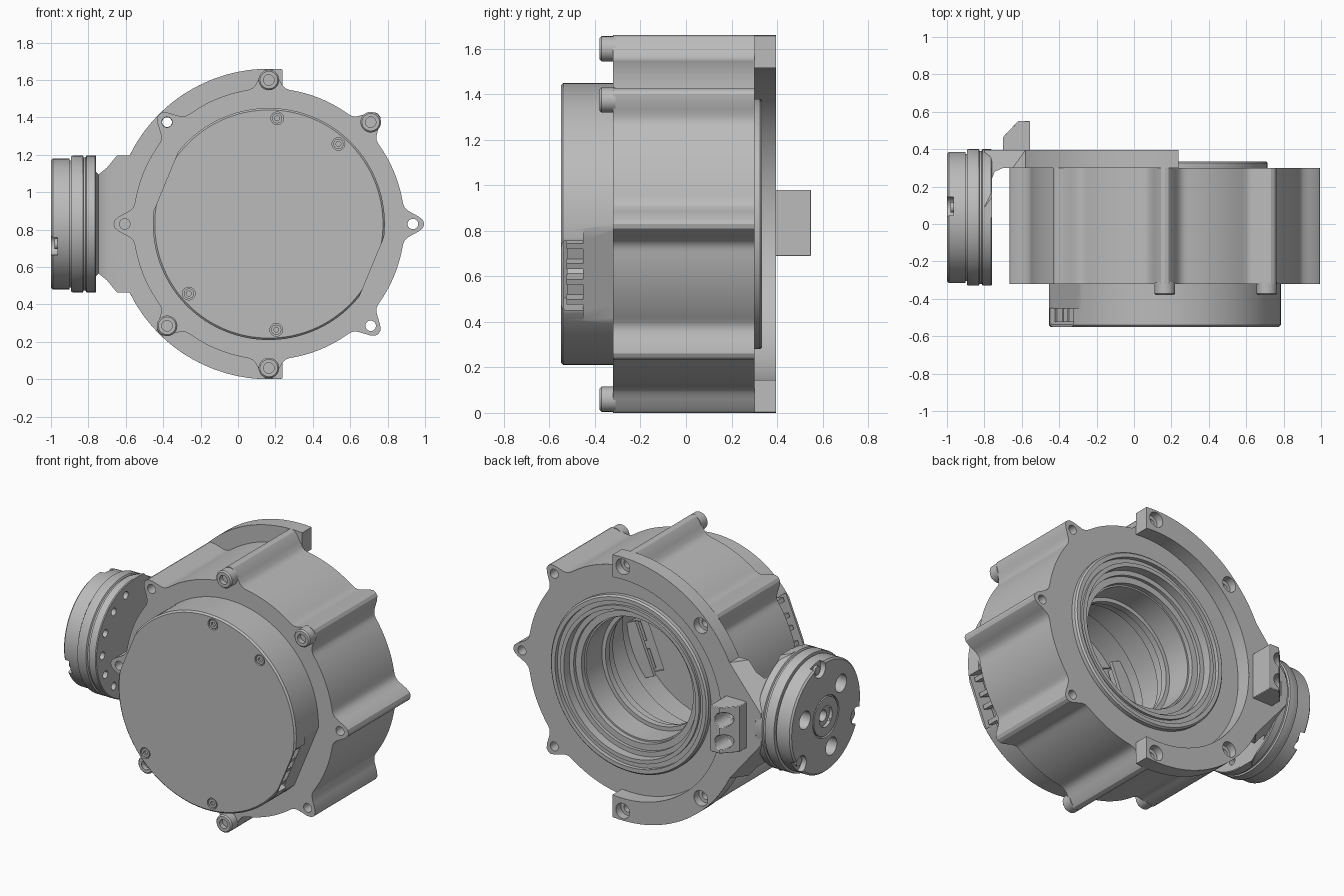
import bpy, bmesh
from math import cos, sin, pi, radians, exp
from mathutils import Vector

if "Cube" in bpy.data.objects:
    bpy.data.objects.remove(bpy.data.objects["Cube"])

CX, CZ = 0.165, 0.83        # drive axis, running along y
HY = 0.035                  # hub axis, running along x at height CZ
PITCH = 0.77                # circle the lugs sit on

metal = bpy.data.materials.new("machined grey")
metal.use_nodes = True
metal.diffuse_color = (0.5, 0.5, 0.5, 1)
metal.node_tree.nodes["Principled BSDF"].inputs["Base Color"].default_value = (0.5, 0.5, 0.5, 1)


def finish(name, bm):
    bmesh.ops.remove_doubles(bm, verts=bm.verts, dist=1e-5)
    bmesh.ops.recalc_face_normals(bm, faces=bm.faces)
    mesh = bpy.data.meshes.new(name)
    bm.to_mesh(mesh)
    bm.free()
    mesh.materials.append(metal)
    ob = bpy.data.objects.new(name, mesh)
    bpy.context.collection.objects.link(ob)
    return ob


def lathe(name, profile, axis="Y", c=(CX, CZ), seg=96):
    """Spin a closed (radius, along) profile round a y or x axis."""
    bm = bmesh.new()
    rings = []
    for i in range(seg):
        t = 2 * pi * i / seg
        ring = []
        for r, a in profile:
            u, w = c[0] + r * cos(t), c[1] + r * sin(t)
            ring.append(bm.verts.new((u, a, w) if axis == "Y" else (a, u, w)))
        rings.append(ring)
    n = len(profile)
    for i in range(seg):
        p, q = rings[i], rings[(i + 1) % seg]
        for j in range(n):
            k = (j + 1) % n
            if profile[j][0] or profile[k][0]:
                bm.faces.new((p[j], p[k], q[k], q[j]))
    return finish(name, bm)


def rod(name, r, a, b, axis="Y", c=(CX, CZ), seg=24):
    return lathe(name, [(0, a), (r, a), (r, b), (0, b)], axis, c, seg)


def prism_mesh(pts, a, b, axis="Y"):
    """Extrude an (x, z) outline along y, or an (x, y) outline along z."""
    bm = bmesh.new()
    place = (lambda p, h: (p[0], h, p[1])) if axis == "Y" else (lambda p, h: (p[0], p[1], h))
    lo = [bm.verts.new(place(p, a)) for p in pts]
    hi = [bm.verts.new(place(p, b)) for p in pts]
    bm.faces.new(lo)
    bm.faces.new(hi[::-1])
    for i in range(len(pts)):
        j = (i + 1) % len(pts)
        bm.faces.new((lo[i], hi[i], hi[j], lo[j]))
    bmesh.ops.recalc_face_normals(bm, faces=bm.faces)
    return bm


def prism(name, pts, a, b, axis="Y"):
    return finish(name, prism_mesh(pts, a, b, axis))


def polar(r, deg):
    return CX + r * cos(radians(deg)), CZ + r * sin(radians(deg))


def radial_box(name, deg, d0, d1, t0, t1, y0, y1):
    """Box between two distances from the drive axis, facing one direction."""
    c, s = cos(radians(deg)), sin(radians(deg))
    pts = [(CX + d * c - t * s, CZ + d * s + t * c)
           for d, t in ((d0, t0), (d1, t0), (d1, t1), (d0, t1))]
    return prism(name, pts, y0, y1)


def cut(ob, *cutters):
    for cutter in cutters:
        mod = ob.modifiers.new("cut", "BOOLEAN")
        mod.operation, mod.solver, mod.object = "DIFFERENCE", "EXACT", cutter
        bpy.context.view_layer.objects.active = ob
        bpy.ops.object.modifier_apply(modifier=mod.name)
        bpy.data.objects.remove(cutter)


def bevel(ob, width):
    mod = ob.modifiers.new("bevel", "BEVEL")
    mod.width, mod.segments, mod.limit_method, mod.angle_limit = width, 2, "ANGLE", radians(50)


# Housing: round body with eight blended lugs
outline = []
for i in range(256):
    t = 360 * i / 256
    d = abs((t + 22.5) % 45 - 22.5)
    outline.append(polar(0.725 + 0.105 * exp(-(radians(d) / 0.08) ** 2.5), t))
housing = prism("housing", outline, -0.32, 0.30)
cut(housing, lathe("bore_cutter", [(0, -0.4), (0.5, -0.4), (0.5, -0.05), (0.38, -0.05), (0.38, 0.22),
                                   (0.47, 0.22), (0.47, 0.4), (0, 0.4)]))
for k in range(8):
    cut(housing, rod("lug_hole", 0.028, -0.4, 0.4, c=polar(PITCH, 45 * k)))

# Stepped flange and inner rings around the rear bore
lathe("rear_flange", [(0.46, 0.25), (0.55, 0.25), (0.55, 0.325), (0.54, 0.335), (0.515, 0.335),
                      (0.515, 0.31), (0.485, 0.31), (0.485, 0.325), (0.46, 0.325)])
lathe("bearing_ring", [(0.39, 0.21), (0.47, 0.21), (0.47, 0.27), (0.43, 0.27), (0.43, 0.25), (0.39, 0.25)])
lathe("inner_ring", [(0.355, 0.02), (0.385, 0.02), (0.385, 0.06), (0.355, 0.06)])

# Cap screws on four of the lugs
for deg in (90, 45, 225, 270):
    lathe("cap_screw", [(0, -0.35), (0.028, -0.35), (0.028, -0.38), (0.047, -0.38), (0.055, -0.372),
                        (0.055, -0.31), (0, -0.31)], c=polar(PITCH, deg), seg=32)

# Front cover: hollow cap with two flats and connector openings
cover = lathe("front_cover", [(0, -0.55), (0.61, -0.55), (0.62, -0.54), (0.62, -0.318), (0.55, -0.318),
                              (0.55, -0.52), (0, -0.52)], seg=128)
for deg in (-22.5, 157.5):
    cut(cover,
        radial_box("flat_cutter", deg, 0.596, 0.8, -0.4, 0.4, -0.6, -0.3),
        radial_box("step_cutter", deg, 0.58, 0.8, -0.4, 0.4, -0.45, -0.3),
        radial_box("opening_cutter", deg, 0.45, 0.8, -0.165, 0.165, -0.535, -0.449))
    radial_box("connector_shelf", deg, 0.46, 0.579, -0.17, 0.17, -0.452, -0.43)
    for t in (-0.085, 0.085):
        radial_box("connector_back", deg, 0.5, 0.52, t - 0.06, t + 0.06, -0.52, -0.45)
        for s in (-0.06, 0.035):
            radial_box("connector_cheek", deg, 0.52, 0.575, t + s, t + s + 0.025, -0.525, -0.45)
for deg in (85.5, 49, 221, 274):
    c = polar(0.567, deg)
    cut(cover, rod("screw_recess", 0.034, -0.6, -0.53, c=c))
    lathe("cover_screw", [(0, -0.535), (0.013, -0.535), (0.013, -0.547), (0.027, -0.547),
                          (0.027, -0.525), (0, -0.525)], c=c)

# Half-ring bracket on the back
arc = [polar(0.83, 85 + 190 * i / 72) for i in range(73)]
arc += [polar(0.69, 276 - 192 * i / 72) for i in range(73)]
bracket = prism("bracket_ring", arc, 0.30, 0.395)
for deg in (90, 135, 225, 270):
    cut(bracket, lathe("counterbore", [(0, 0.25), (0.026, 0.25), (0.026, 0.345), (0.048, 0.345),
                                       (0.048, 0.45), (0, 0.45)], c=polar(PITCH, deg), seg=32))
bevel(bracket, 0.012)

# Arm: plate and wall joining bracket to hub, with sloped corners
section = [(-0.8, HY), (-0.76, HY), (-0.76, 0.24), (-0.745, 0.28), (-0.70, 0.30),
           (-0.53, 0.30), (-0.53, 0.395), (-0.8, 0.395)]
bm = prism_mesh(section, CZ - 0.365, CZ + 0.365, "Z")
for s in (1, -1):
    p = Vector((-0.58, 0.395, CZ + s * 0.365))
    q = Vector((-0.77, 0.13, CZ + s * 0.365))
    r = Vector((-0.79, 0.395, CZ + s * 0.11))
    n = (q - p).cross(r - p)
    if n.z * s < 0:
        n.negate()
    bmesh.ops.bisect_plane(bm, geom=bm.verts[:] + bm.edges[:] + bm.faces[:], plane_co=p,
                           plane_no=n, clear_outer=True)
    bmesh.ops.holes_fill(bm, edges=[e for e in bm.edges if e.is_boundary])
arm = finish("arm", bm)

# Stop block on the back of the arm
stop = prism("stop_block", [(-0.70, 0.39), (-0.555, 0.39), (-0.555, 0.55), (-0.62, 0.55), (-0.70, 0.465)],
             0.69, 0.98, "Z")
for z in (0.76, 0.90):
    cut(stop, lathe("stop_hole", [(0, 0.3), (0.027, 0.3), (0.027, 0.43), (0.045, 0.43), (0.045, 0.6), (0, 0.6)],
                    c=(-0.63, z)))
    cut(arm, rod("arm_hole", 0.027, 0.2, 0.5, c=(-0.63, z)))
bevel(stop, 0.012)

# Round joint hub on the side
hub = lathe("joint_hub", [(0, -1.0), (0.34, -1.0), (0.35, -0.99), (0.35, -0.90), (0.34, -0.90), (0.34, -0.892),
                          (0.362, -0.892), (0.365, -0.885), (0.365, -0.83), (0.355, -0.825), (0.355, -0.815),
                          (0.365, -0.81), (0.365, -0.765), (0.36, -0.76), (0, -0.76)], "X", (HY, CZ), 128)


def on_hub(r, deg):
    return HY - r * cos(radians(deg)), CZ + r * sin(radians(deg))


cut(hub, lathe("face_groove", [(0.12, -1.1), (0.13, -1.1), (0.13, -0.985), (0.12, -0.985)], "X", (HY, CZ), 48),
    lathe("centre_hole", [(0, -1.1), (0.065, -1.1), (0.065, -0.98), (0.035, -0.98), (0.035, -0.9), (0, -0.9)],
          "X", (HY, CZ), 32))
for k in range(3):
    cut(hub, rod("pin_hole", 0.055, -1.1, -0.93, "X", on_hub(0.215, 45 + 120 * k), 32),
        rod("rim_notch", 0.055, -1.1, -0.965, "X", on_hub(0.325, -20 + 120 * k), 32))
    rod("rim_screw", 0.028, -0.98, -0.95, "X", on_hub(0.31, -20 + 120 * k))
for k in range(14):
    cut(hub, rod("ring_hole", 0.024, -0.82, -0.7, "X", on_hub(0.3, 360 * k / 14), 16))

# Smooth curved walls, keep hard edges
bpy.ops.object.select_all(action="DESELECT")
for ob in bpy.context.scene.objects:
    if ob.type == "MESH" and metal.name in ob.data.materials:
        ob.select_set(True)
        bpy.context.view_layer.objects.active = ob
bpy.ops.object.shade_smooth_by_angle(angle=radians(30))
